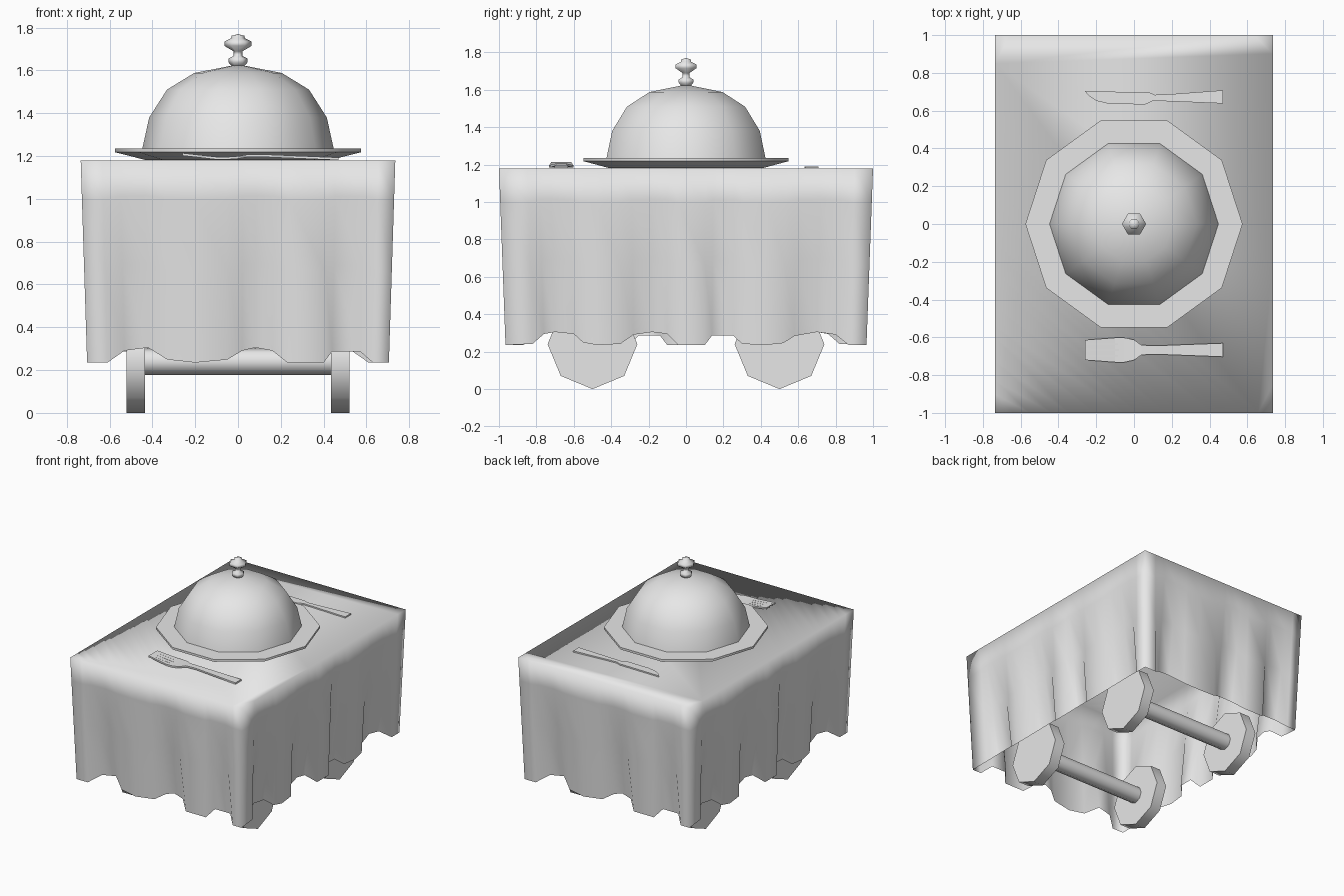
import bpy, bmesh, math
from mathutils import Vector, Matrix

old = bpy.data.objects.get("Cube")
if old:
    bpy.data.objects.remove(old, do_unlink=True)

grey = bpy.data.materials.new("plain grey")
grey.use_nodes = True
grey.diffuse_color = (0.8, 0.8, 0.8, 1)
grey.node_tree.nodes["Principled BSDF"].inputs["Base Color"].default_value = (0.8, 0.8, 0.8, 1)


def finish(bm, name, angle=None, smooth=False):
    """Turn a bmesh into a shaded, coloured object."""
    bmesh.ops.recalc_face_normals(bm, faces=bm.faces)
    me = bpy.data.meshes.new(name)
    bm.to_mesh(me)
    bm.free()
    me.materials.append(grey)
    ob = bpy.data.objects.new(name, me)
    bpy.context.collection.objects.link(ob)
    bpy.ops.object.select_all(action='DESELECT')
    ob.select_set(True)
    bpy.context.view_layer.objects.active = ob
    if smooth:
        bpy.ops.object.shade_smooth()
    elif angle:
        bpy.ops.object.shade_smooth_by_angle(angle=math.radians(angle))
    return ob


def lathe(name, profile, sides, angle, matrix=Matrix(), cap_start=True):
    """Spin (radius, height) points around z, then place with matrix."""
    bm = bmesh.new()
    rings = []
    for r, z in profile:
        if r == 0:
            rings.append([bm.verts.new((0, 0, z))] * sides)
        else:
            rings.append([bm.verts.new((r * math.cos(math.tau * i / sides),
                                        r * math.sin(math.tau * i / sides), z))
                          for i in range(sides)])
    for a, b in zip(rings, rings[1:]):
        for i in range(sides):
            j = (i + 1) % sides
            bm.faces.new(list(dict.fromkeys((a[i], a[j], b[j], b[i]))))
    if cap_start and profile[0][0] > 0:
        bm.faces.new(rings[0])
    if profile[-1][0] > 0:
        bm.faces.new(rings[-1])
    bm.transform(matrix)
    return finish(bm, name, angle)


def flat_piece(name, outline, thickness, height):
    """Extrude a plan outline; height(x) gives the underside."""
    bm = bmesh.new()
    low = [bm.verts.new((x, y, height(x))) for x, y in outline]
    high = [bm.verts.new((x, y, height(x) + thickness)) for x, y in outline]
    n = len(outline)
    for i in range(n):
        j = (i + 1) % n
        bm.faces.new((low[i], low[j], high[j], high[i]))
    caps = [bm.faces.new(low[::-1]), bm.faces.new(high)]
    bmesh.ops.triangulate(bm, faces=caps)
    return finish(bm, name)


# Tablecloth: (position along side, fold amount); opposite sides repeat turned half round
HX, HY, TOP = 0.705, 0.965, 1.18
front = [(-HX, 0), (-.61, 0), (-.53, .8), (-.42, 1), (-.33, .2), (-.2, 0), (-.05, .2),
         (.02, .8), (.08, 1), (.16, .8), (.23, 0), (.40, 0), (.44, .75), (.57, .75), (.63, 0)]
side = [(-HY, 0), (-.82, .1), (-.76, .85), (-.7, 1), (-.6, .85), (-.55, .2), (-.47, 0),
        (-.35, .1), (-.28, .8), (-.18, 1), (-.1, .85), (-.04, 0), (.1, 0), (.14, .75),
        (.25, .75), (.3, .1), (.42, 0), (.52, .15), (.58, .7), (.7, 1), (.8, .8), (.87, 0)]
hem = []
for turn in (1, -1):
    hem += [(turn * t, -turn * HY, 0, turn, f) for t, f in front]
    hem += [(turn * HX, turn * t, -turn, 0, f) for t, f in side]

bm = bmesh.new()
rows = []
for level in (0, 0.19, 0.55, 1):
    row = []
    fold = max(0, (level - 0.19) / 0.81) * 0.075
    for x, y, nx, ny, f in hem:
        bottom = 0.235 + 0.07 * f
        row.append(bm.verts.new((
            x * (1 + (0.735 / HX - 1) * (1 - level)) + nx * f * fold,
            y * (1 + (1.0 / HY - 1) * (1 - level)) + ny * f * fold,
            TOP + (bottom - TOP) * level)))
    rows.append(row)
n = len(hem)
for a, b in zip(rows, rows[1:]):
    for i in range(n):
        j = (i + 1) % n
        bm.faces.new((a[i], b[i], b[j], a[j]))
bm.faces.new(rows[0])
finish(bm, "tablecloth", smooth=True)

# Plate, domed cover and knob
lathe("plate", [(.43, 1.181), (.575, 1.218), (.575, 1.235)], 10, 40)
lathe("dome_cover", [(.447, 1.235), (.415, 1.38), (.332, 1.51), (.205, 1.588), (0, 1.628)],
      10, 45, cap_start=False)
lathe("knob", [(.025, 1.615), (.045, 1.638), (.045, 1.655), (.02, 1.668), (.022, 1.69),
               (.064, 1.715), (.064, 1.735), (.032, 1.75), (.03, 1.762), (0, 1.77)], 6, 65)

# Axles and wheels
for end, y in (("front", -0.5), ("back", 0.5)):
    lay = Matrix.Translation((0, y, 0.24)) @ Matrix.Rotation(math.pi / 2, 4, 'Y')
    lathe(end + "_axle", [(.062, -.45), (.062, .45)], 8, 50, lay)
    for label, x in (("right", -0.4775), ("left", 0.4775)):
        lathe(f"{end}_{label}_wheel", [(.24, -.0425), (.24, .0425)], 8, 50,
              Matrix.Translation((x, 0, 0)) @ lay)


# Fork, arched along its length
def fork_height(x):
    pts = [(-.26, 1.202), (-.1, 1.184), (-.02, 1.184), (.06, 1.198), (.47, 1.181)]
    for (x0, z0), (x1, z1) in zip(pts, pts[1:]):
        if x <= x1:
            return z0 + (z1 - z0) * (x - x0) / (x1 - x0)
    return pts[-1][1]


half = [(.47, .036), (.12, .023), (.04, .026), (0, .054), (-.05, .065), (-.1, .065),
        (-.26, .053), (-.26, .042), (-.085, .035), (-.085, .027), (-.26, .024), (-.26, .010),
        (-.08, .005)]
outline = half + [(x, -y) for x, y in reversed(half)]
flat_piece("fork", [(x, -.667 + y) for x, y in outline], .012, fork_height)

# Knife
knife = [(-.26, .703), (-.235, .675), (-.2, .652), (-.13, .636), (.06, .633), (.1, .652),
         (.2, .649), (.47, .638), (.47, .708), (.2, .688), (.11, .684), (.08, .697)]
flat_piece("knife", knife, .01, lambda x: 1.181)
